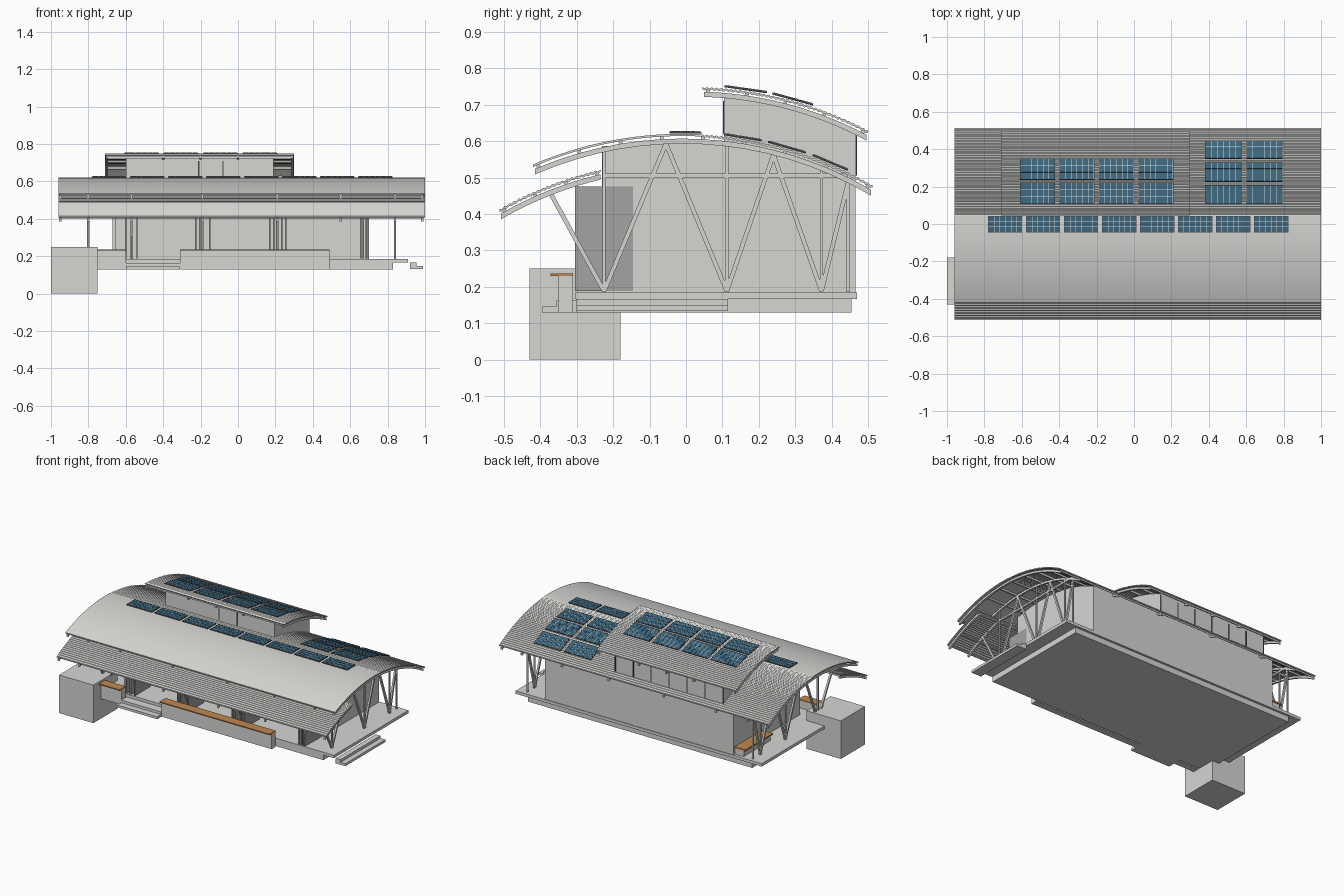
import bpy, bmesh, math
from mathutils import Vector, Matrix

if "Cube" in bpy.data.objects:
    bpy.data.objects.remove(bpy.data.objects["Cube"])


def material(name, rgb):
    m = bpy.data.materials.new(name)
    m.diffuse_color = (*rgb, 1)
    m.use_nodes = True
    m.node_tree.nodes["Principled BSDF"].inputs["Base Color"].default_value = m.diffuse_color
    return m


GREY = material("light grey", (0.67, 0.68, 0.65))
DOOR = material("door grey", (0.36, 0.37, 0.36))
DARK = material("dark frame", (0.06, 0.06, 0.065))
BLUE = material("panel blue", (0.045, 0.13, 0.2))
WOOD = material("wood", (0.52, 0.25, 0.08))


class Part:
    """Collects simple solids into one named object."""
    def __init__(self, name, *mats):
        self.name, self.mats, self.bm = name, mats, bmesh.new()

    def box(self, x0, x1, y0, y1, z0, z1, mat=0, rot=None):
        c = Vector(((x0 + x1) / 2, (y0 + y1) / 2, (z0 + z1) / 2))
        m = Matrix.Translation(c) @ (rot or Matrix()) @ Matrix.Diagonal((x1 - x0, y1 - y0, z1 - z0, 1))
        vs = bmesh.ops.create_cube(self.bm, size=1, matrix=m)["verts"]
        for f in {f for v in vs for f in v.link_faces}:
            f.material_index = mat
        return self

    def bar(self, x, a, b, w=0.012):
        """Straight square bar in the plane at x, between two (y, z) points."""
        a, b = Vector((x, *a)), Vector((x, *b))
        d = b - a
        rot = Matrix.Rotation(math.atan2(d.z, d.y), 4, 'X')
        m = Matrix.Translation((a + b) / 2) @ rot @ Matrix.Diagonal((w, d.length, w, 1))
        bmesh.ops.create_cube(self.bm, size=1, matrix=m)
        return self

    def strip(self, top, low, x0, x1):
        """Solid between an upper and a lower (y, z) line, extruded along x."""
        rows = [[self.bm.verts.new((x, y, z)) for y, z in line]
                for x in (x0, x1) for line in (top, low)]
        t0, l0, t1, l1 = rows
        n = len(top)
        for i in range(n - 1):
            for a, b in ((t0, t1), (t1, l1), (l1, l0), (l0, t0)):
                self.bm.faces.new((a[i], a[i + 1], b[i + 1], b[i]))
        for i in (0, n - 1):
            self.bm.faces.new((t0[i], t1[i], l1[i], l0[i]))
        return self

    def done(self, smooth=False):
        bmesh.ops.recalc_face_normals(self.bm, faces=self.bm.faces)
        me = bpy.data.meshes.new(self.name)
        self.bm.to_mesh(me)
        self.bm.free()
        ob = bpy.data.objects.new(self.name, me)
        bpy.context.collection.objects.link(ob)
        for m in self.mats:
            me.materials.append(m)
        if smooth:
            bpy.context.view_layer.objects.active = ob
            ob.select_set(True)
            bpy.ops.object.shade_smooth_by_angle(angle=math.radians(30))
            ob.select_set(False)


# Roof arcs: centre y, centre z of a common radius
R = 1.04
MAIN, LOWER, UPPER = (-0.01, -0.42), (0.0, -0.491), (0.017, -0.291)


def height(arc, y, off=0.0):
    return arc[1] + math.sqrt((R + off) ** 2 - (y - arc[0]) ** 2)


def line(arc, y0, y1, n, off=0.0, wave=0.0):
    ys = [y0 + (y1 - y0) * i / n for i in range(n + 1)]
    return [(y, height(arc, y, off - (wave if i % 2 else 0))) for i, y in enumerate(ys)]


def slope(arc, y):
    return Matrix.Rotation(-math.asin((y - arc[0]) / R), 4, 'X')


def sheet(name, arc, y0, y1, x0, x1, corrugated):
    n = 2 * round((y1 - y0) / 0.013) if corrugated else 24
    w = 0.0035 if corrugated else 0
    Part(name, GREY).strip(line(arc, y0, y1, n, 0, w), line(arc, y0, y1, n, -0.006, w),
                           x0, x1).done(not corrugated)


def framing(name, arc, y0, y1, xs, purlins):
    p = Part(name, GREY)
    for x in xs:
        p.strip(line(arc, y0, y1, 16, -0.013), line(arc, y0, y1, 16, -0.027), x - 0.006, x + 0.006)
    for i in range(purlins):
        y = y0 + 0.01 + (y1 - y0 - 0.02) * i / (purlins - 1)
        z = height(arc, y, -0.012)
        p.box(xs[0], xs[-1], y - 0.005, y + 0.005, z - 0.006, z + 0.006, 0, slope(arc, y))
    p.done()


RIBS = [-0.95, -0.8, -0.57, -0.19, 0.21, 0.55, 0.84, 0.985]
sheet("main_roof_front", MAIN, -0.42, 0.045, -0.96, 1.0, False)
sheet("main_roof_back", MAIN, 0.045, 0.512, -0.96, 1.0, True)
framing("main_roof_frame", MAIN, -0.415, 0.508, RIBS, 9)
sheet("front_canopy", LOWER, -0.512, -0.235, -0.96, 1.0, True)
framing("front_canopy_frame", LOWER, -0.508, -0.235, RIBS, 4)
sheet("upper_roof", UPPER, 0.045, 0.5, -0.71, 0.3, True)
framing("upper_roof_frame", UPPER, 0.05, 0.495, [-0.7, -0.4, -0.2, 0.0, 0.29], 5)

# Floor, base and entry block
Part("base", GREY).box(-0.8, 0.83, -0.3, 0.455, 0.13, 0.166).done()
Part("floor_slab", GREY).box(-0.88, 0.91, -0.305, 0.47, 0.166, 0.185).done()
Part("entry_block", GREY).box(-1.0, -0.75, -0.43, -0.18, 0, 0.25).done()

# Steps
Part("front_steps", GREY).box(-0.6, -0.31, -0.395, -0.3, 0.13, 0.146) \
    .box(-0.6, -0.31, -0.355, -0.3, 0.146, 0.163).done()
Part("side_steps", GREY).box(0.92, 0.99, -0.3, 0.115, 0.133, 0.149) \
    .box(0.92, 0.955, -0.3, 0.115, 0.149, 0.166).done()

# Benches with wooden tops
bases, tops = Part("bench_bases", GREY), Part("bench_tops", WOOD)
for x0, x1 in ((-0.31, 0.49), (-0.75, -0.6)):
    bases.box(x0, x1, -0.35, -0.31, 0.13, 0.23)
    tops.box(x0, x1, -0.372, -0.31, 0.23, 0.237)
bases.box(-0.735, -0.672, 0.17, 0.45, 0.185, 0.225)
tops.box(-0.75, -0.672, 0.17, 0.455, 0.225, 0.235)
bases.done()
tops.done()

# Walls
ends = Part("end_walls", GREY)
for x0, x1 in ((-0.67, -0.655), (0.685, 0.7)):
    ends.strip(line(MAIN, -0.225, 0.465, 20, -0.015), [(-0.225 + 0.69 * i / 20, 0.185) for i in range(21)], x0, x1)
ends.done()
Part("back_wall", GREY).box(-0.67, 0.7, 0.45, 0.466, 0.185, height(MAIN, 0.466, -0.012)).done()
Part("front_header", GREY).box(-0.67, 0.7, -0.23, -0.215, 0.475, height(MAIN, -0.23, -0.01)).done()

# Upper storey walls
upper = Part("upper_walls", GREY)
for x0, x1 in ((-0.6, -0.588), (0.178, 0.19)):
    upper.strip(line(UPPER, 0.105, 0.466, 12, -0.02), line(MAIN, 0.105, 0.466, 12, -0.02), x0, x1)
for y in (0.105, 0.454):
    upper.box(-0.6, 0.19, y, y + 0.012, height(MAIN, y, -0.02), height(UPPER, y, -0.02))
upper.done()

# Upper window frames, back and front
frames = Part("upper_window_frames", DARK)
for i in range(7):
    x = -0.597 + 0.784 * i / 6
    frames.box(x - 0.003, x + 0.003, 0.464, 0.469, 0.505, 0.615)
for x in (-0.21, -0.08):
    frames.box(x - 0.003, x + 0.003, 0.102, 0.107, 0.62, 0.71)
frames.done()

# Folded door leaves
doors = Part("folding_doors", DOOR)
for xs in ((-0.6, -0.57, -0.54), (-0.225, -0.205, -0.15), (0.17, 0.19, 0.235, 0.255), (0.655, 0.67, 0.685, 0.697)):
    for x in xs:
        doors.box(x - 0.004, x + 0.004, -0.305, -0.145, 0.188, 0.475)
doors.done()

# Truss legs: full V frames at both ends, front props between
legs = Part("truss_legs", GREY)
FEET = ((-0.225, -0.37, -0.055), (0.112, -0.055, 0.24), (0.372, 0.24, 0.445))
for x in (-0.8, 0.84):
    for foot, a, b in FEET:
        for top in (a, b):
            arc = LOWER if top < -0.3 else MAIN
            legs.bar(x, (foot, 0.188), (top, height(arc, top, -0.026)))
        legs.bar(x, (foot, 0.186), (foot, height(MAIN, foot, -0.026)), 0.009)
    legs.bar(x, (-0.225, 0.505), (0.445, 0.505))
    legs.bar(x, (0.445, 0.186), (0.445, height(MAIN, 0.445, -0.026)), 0.009)
for x in (-0.57, -0.19, 0.21):
    legs.bar(x, (-0.225, 0.188), (-0.37, height(LOWER, -0.37, -0.026)))
    legs.bar(x, (-0.225, 0.186), (-0.225, height(MAIN, -0.225, -0.026)))
legs.done()


# Solar panels: dark tray, pale backing, blue cells
def solar(name, arc, xs, width, rows):
    p = Part(name, DARK, GREY, BLUE)
    for y0, y1 in rows:
        y = (y0 + y1) / 2
        rot = slope(arc, y)
        up, along = rot.to_3x3() @ Vector((0, 0, 1)), rot.to_3x3() @ Vector((0, 1, 0))
        base = Vector((0, y, height(arc, y)))
        depth = y1 - y0

        def plate(cx, v, w, d, z0, z1, mat):
            c = base + up * (z0 + z1) / 2 + along * v + Vector((cx, 0, 0))
            h = (z1 - z0) / 2
            p.box(c.x - w / 2, c.x + w / 2, c.y - d / 2, c.y + d / 2, c.z - h, c.z + h, mat, rot)

        for x in xs:
            cx = x + width / 2
            plate(cx, 0, width, depth, 0.001, 0.006, 0)
            plate(cx, 0, width - 0.004, depth - 0.004, 0.005, 0.0065, 1)
            for i in range(6):
                for j in range(3):
                    cw, cd = (width - 0.004) / 6, (depth - 0.004) / 3
                    plate(cx + (i - 2.5) * cw, (j - 1) * cd, cw - 0.0025, cd - 0.0015, 0.006, 0.0075, 2)
    p.done()


solar("ridge_solar_panels", MAIN, [-0.78 + 0.203 * i for i in range(8)], 0.185, [(-0.045, 0.042)])
solar("side_solar_panels", MAIN, [0.38, 0.6], 0.195, [(0.105, 0.208), (0.222, 0.33), (0.342, 0.447)])
solar("upper_solar_panels", UPPER, [-0.61 + 0.211 * i for i in range(4)], 0.187, [(0.105, 0.222), (0.234, 0.35)])
